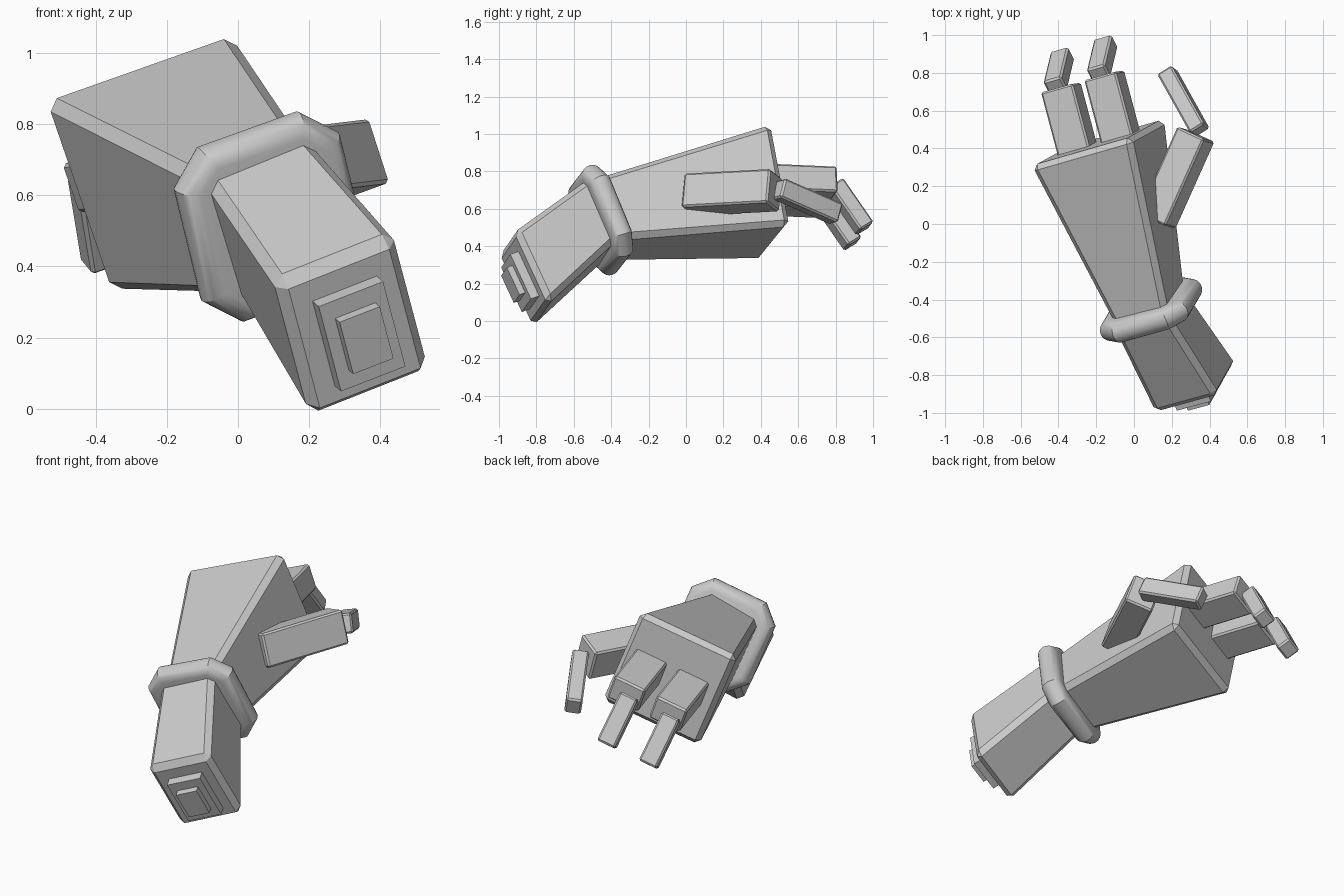
import bpy, bmesh
from math import sin, cos, pi, radians, sqrt
from mathutils import Vector as V

if "Cube" in bpy.data.objects:
    bpy.data.objects.remove(bpy.data.objects["Cube"])

# Palm axes: across, along the fingers, out of the back of the hand
X = V((.909, .255, .327)).normalized()
Z = V((-.323, -.171, .931))
Y = Z.cross(X).normalized()
Z = X.cross(Y)


def bend(deg):
    """Along and up axes after bending about the across axis."""
    s, c = sin(radians(deg)), cos(radians(deg))
    return Y * c + Z * s, Z * c - Y * s


def link(name, bm):
    bmesh.ops.recalc_face_normals(bm, faces=bm.faces)
    me = bpy.data.meshes.new(name)
    bm.to_mesh(me)
    bm.free()
    ob = bpy.data.objects.new(name, me)
    bpy.context.collection.objects.link(ob)
    return ob


def block(name, a, b, bevel):
    """Bevelled solid between two parallelograms, each given by three corners."""
    bm = bmesh.new()
    rings = []
    for q in (a, b):
        p, r, s = (V(c) for c in q)
        rings.append([bm.verts.new(c) for c in (p, r, s, p + s - r)])
    for r in rings:
        bm.faces.new(r)
    for i in range(4):
        j = (i + 1) % 4
        bm.faces.new((rings[0][i], rings[0][j], rings[1][j], rings[1][i]))
    if bevel:
        bmesh.ops.bevel(bm, geom=bm.edges[:], offset=bevel, segments=1,
                        affect='EDGES', profile=.5)
    return link(name, bm)


def bone(name, p0, p1, up, w, h, bevel=.01):
    """Box from p0 to p1 with width w and height h."""
    p0, p1 = V(p0), V(p1)
    d = (p1 - p0).normalized()
    side = d.cross(V(up)).normalized()
    up = side.cross(d)
    s, u = side * w / 2, up * h / 2
    return block(name, *[(p - s + u, p + s + u, p + s - u) for p in (p0, p1)], bevel)


# Palm, widening toward the fingers
block("palm",
      ((-.105, -.54, .645), (.175, -.475, .772), (.275, -.365, .442)),
      ((-.55, .305, .87), (-.018, .458, 1.057), (.168, .56, .515)), .03)

# Forearm stub
end = ((.108, -1.005, .352), (.445, -.912, .485), (.547, -.733, .098))
block("forearm", end,
      ((-.11, -.565, .67), (.185, -.50, .78), (.295, -.37, .435)), .03)

# Stepped plates on the forearm end
mid = (V(end[0]) + V(end[2])) / 2 + V((.005, 0, -.008))
up = (V(end[1]) - V(end[2])).normalized()
n = X.cross(up).normalized()
n = n if n.y < 0 else -n
for name, w, h, depth in (("end_plate_large", .20, .27, .045),
                          ("end_plate_small", .125, .165, .08)):
    bone(name, mid - n * .03, mid + n * depth, up, w, h, 0)

# Wrist ring: collar with rounded rim, swept around a chamfered rectangle
RY, RZ = bend(13)
centre = V((.09, -.455, .54))
profile = [(-.08, -.06)] + [(.055 * cos(t), .06 * sin(t)) for t in
                            (pi * (k / 10 - .5) for k in range(11))] + [(-.08, .06)]
bm = bmesh.new()
loops = []
for o, along in profile:
    a, b, c = .197 + o, .214 + o, .065 + o * (2 - sqrt(2))
    pts = [(a, b - c), (a - c, b), (c - a, b), (-a, b - c),
           (-a, c - b), (c - a, -b), (a - c, -b), (a, c - b)]
    loops.append([bm.verts.new(centre + X * x + RZ * z + RY * along) for x, z in pts])
for p, q in zip(loops, loops[1:]):
    for i in range(8):
        j = (i + 1) % 8
        bm.faces.new((p[i], p[j], q[j], q[i]))
bm.faces.new(loops[0])
bm.faces.new(loops[-1])
ring = link("wrist_ring", bm)
bpy.context.view_layer.objects.active = ring
ring.select_set(True)
bpy.ops.object.shade_smooth_by_angle(angle=radians(30))

# Two fingers, each with a lower and a curled upper segment
d1, u1 = bend(-7)
d2, u2 = bend(-64)
for name, off in (("inner", 0), ("outer", -.252)):
    knuckle = V((-.158, .787, .73)) + X * off
    bone(name + "_finger_base", knuckle - d1 * .40, knuckle, u1, .185, .145)
    tip = V((-.188, .793, .73)) + X * off
    bone(name + "_finger_tip", tip, tip + d2 * .29, u2, .105, .09)

# Thumb
bone("thumb_base", (.122, .015, .675), (.328, .475, .70), (-.3, .1, .95), .165, .19)
bone("thumb_tip", (.348, .495, .708), (.175, .805, .572), (-.31, .25, .93), .09, .11)
